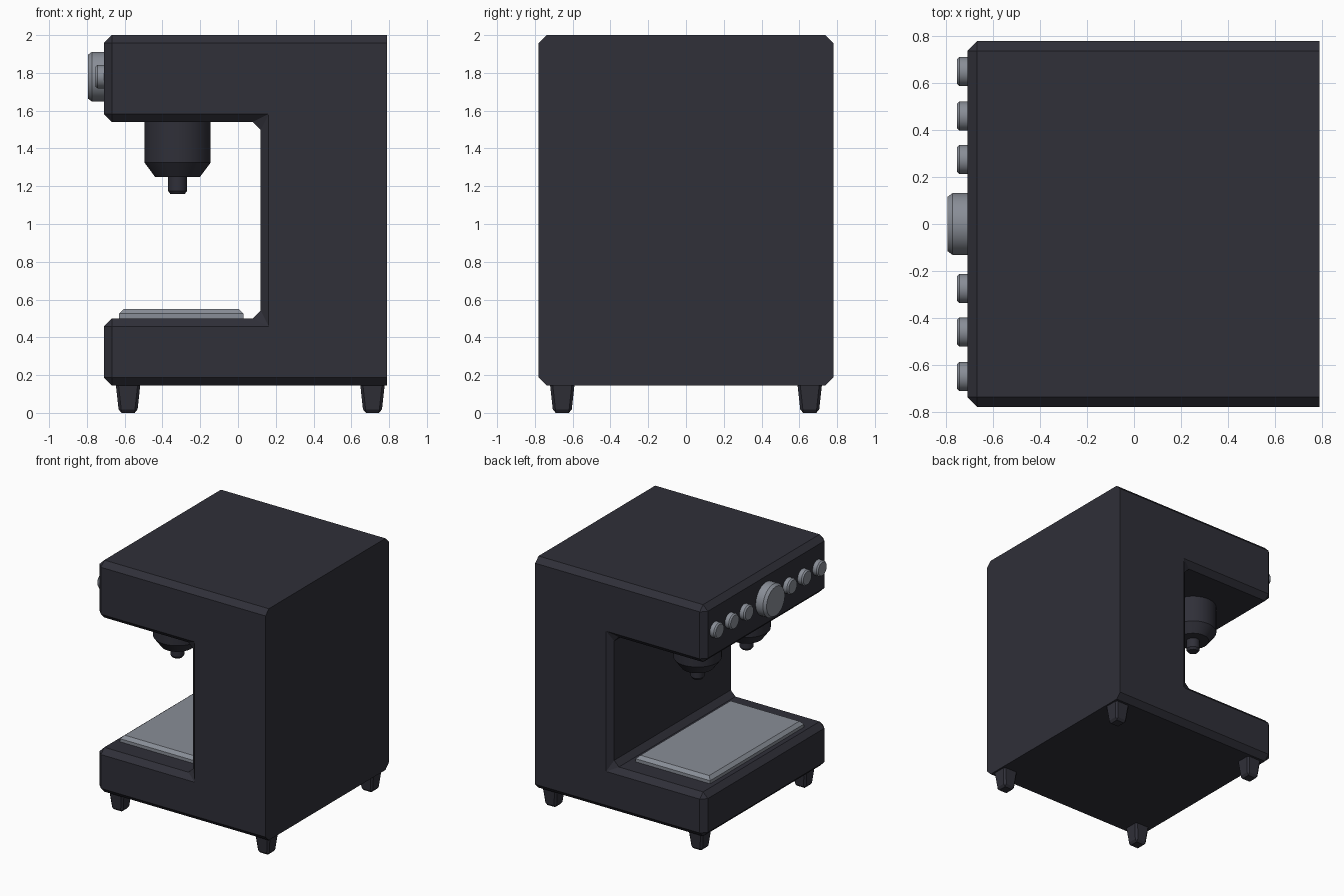
import bpy, bmesh, math
from mathutils import Matrix, Vector

if "Cube" in bpy.data.objects:
    bpy.data.objects.remove(bpy.data.objects["Cube"])


def material(name, rgb):
    m = bpy.data.materials.new(name)
    m.diffuse_color = (*rgb, 1)
    m.use_nodes = True
    m.node_tree.nodes["Principled BSDF"].inputs["Base Color"].default_value = m.diffuse_color
    return m


DARK = material("charcoal", (0.029, 0.029, 0.040))
STEEL = material("steel grey", (0.25, 0.27, 0.31))


def finish(bm, name, mat, smooth=False):
    bmesh.ops.recalc_face_normals(bm, faces=bm.faces[:])
    me = bpy.data.meshes.new(name)
    bm.to_mesh(me)
    bm.free()
    ob = bpy.data.objects.new(name, me)
    bpy.context.collection.objects.link(ob)
    me.materials.append(mat)
    if smooth:
        bpy.ops.object.select_all(action='DESELECT')
        ob.select_set(True)
        bpy.context.view_layer.objects.active = ob
        bpy.ops.object.shade_smooth_by_angle(angle=math.radians(30))
    return ob


def lathe(name, profile, origin, mat, sides, axis='Z'):
    """Solid of revolution from (radius, height) rings, capped both ends."""
    bm = bmesh.new()
    rings = []
    for r, h in profile:
        ring = []
        for i in range(sides):
            a = 2 * math.pi * (i + 0.5) / sides
            ring.append(bm.verts.new((r * math.cos(a), r * math.sin(a), h)))
        rings.append(ring)
    for lo, hi in zip(rings, rings[1:]):
        for i in range(sides):
            j = (i + 1) % sides
            bm.faces.new((lo[i], lo[j], hi[j], hi[i]))
    bm.faces.new(rings[0])
    bm.faces.new(rings[-1])
    rot = Matrix.Rotation(-math.pi / 2, 4, 'Y') if axis == '-X' else Matrix()
    bm.transform(Matrix.Translation(Vector(origin)) @ rot)
    return finish(bm, name, mat, True)


def block(name, lo, hi, mat, bevel, taper=1.0, keep=lambda e: True):
    """Box between two corners, optional narrower bottom, chamfered edges."""
    bm = bmesh.new()
    bmesh.ops.create_cube(bm, size=1)
    lo, hi = Vector(lo), Vector(hi)
    for v in bm.verts:
        k = taper if v.co.z < 0 else 1.0
        v.co = (lo + hi) / 2 + Vector((v.co.x * k * (hi.x - lo.x),
                                       v.co.y * k * (hi.y - lo.y),
                                       v.co.z * (hi.z - lo.z)))
    bmesh.ops.bevel(bm, geom=[e for e in bm.edges if keep(e)], offset=bevel,
                    segments=1, profile=0.5, affect='EDGES')
    return finish(bm, name, mat)


# C-shaped body: extruded side profile, chamfered everywhere but the back
BACK, W = 0.79, 0.78
profile = [(-0.71, 0.145), (BACK, 0.145), (BACK, 2.0), (-0.71, 2.0),
           (-0.71, 1.54), (0.12, 1.54), (0.12, 0.5), (-0.71, 0.5)]
bm = bmesh.new()
face = bm.faces.new([bm.verts.new((x, -W, z)) for x, z in profile])
ext = bmesh.ops.extrude_face_region(bm, geom=[face], use_keep_orig=True)
for g in ext["geom"]:
    if isinstance(g, bmesh.types.BMVert):
        g.co.y = W
bmesh.ops.recalc_face_normals(bm, faces=bm.faces[:])
edges = [e for e in bm.edges if not all(v.co.x > BACK - 0.01 for v in e.verts)]
bmesh.ops.bevel(bm, geom=edges, offset=0.042, segments=1, profile=0.5,
                affect='EDGES')
finish(bm, "body", DARK)

# Drip tray
block("drip_tray", (-0.63, -0.595, 0.47), (0.03, 0.595, 0.55), STEEL, 0.025,
      keep=lambda e: all(v.co.z > 0.5 for v in e.verts))

# Tapered feet
for x in (-0.582, 0.712):
    for y in (-0.655, 0.655):
        block("foot", (x - 0.066, y - 0.066, 0.005), (x + 0.066, y + 0.066, 0.16),
              DARK, 0.014, taper=0.74)

# Two brew heads with nozzles
for y in (-0.31, 0.31):
    lathe("brew_head", [(0.12, 1.25), (0.176, 1.325), (0.176, 1.56)],
          (-0.32, y, 0), DARK, 32)
    lathe("nozzle", [(0.038, 1.158), (0.051, 1.175), (0.051, 1.27)],
          (-0.32, y, 0), DARK, 16)

# Control dial and six buttons on the front panel
lathe("dial", [(0.132, -0.01), (0.132, 0.064), (0.116, 0.085)],
      (-0.71, 0, 1.78), STEEL, 32, '-X')
for y in (0.275, 0.46, 0.65):
    for s in (-1, 1):
        lathe("button", [(0.062, -0.01), (0.062, 0.034), (0.053, 0.045)],
              (-0.71, s * y, 1.78), STEEL, 24, '-X')

# Rest the feet exactly on the ground
for ob in bpy.data.objects:
    if ob.name.startswith("foot"):
        for v in ob.data.vertices:
            if v.co.z < 0.01:
                v.co.z = 0.0
